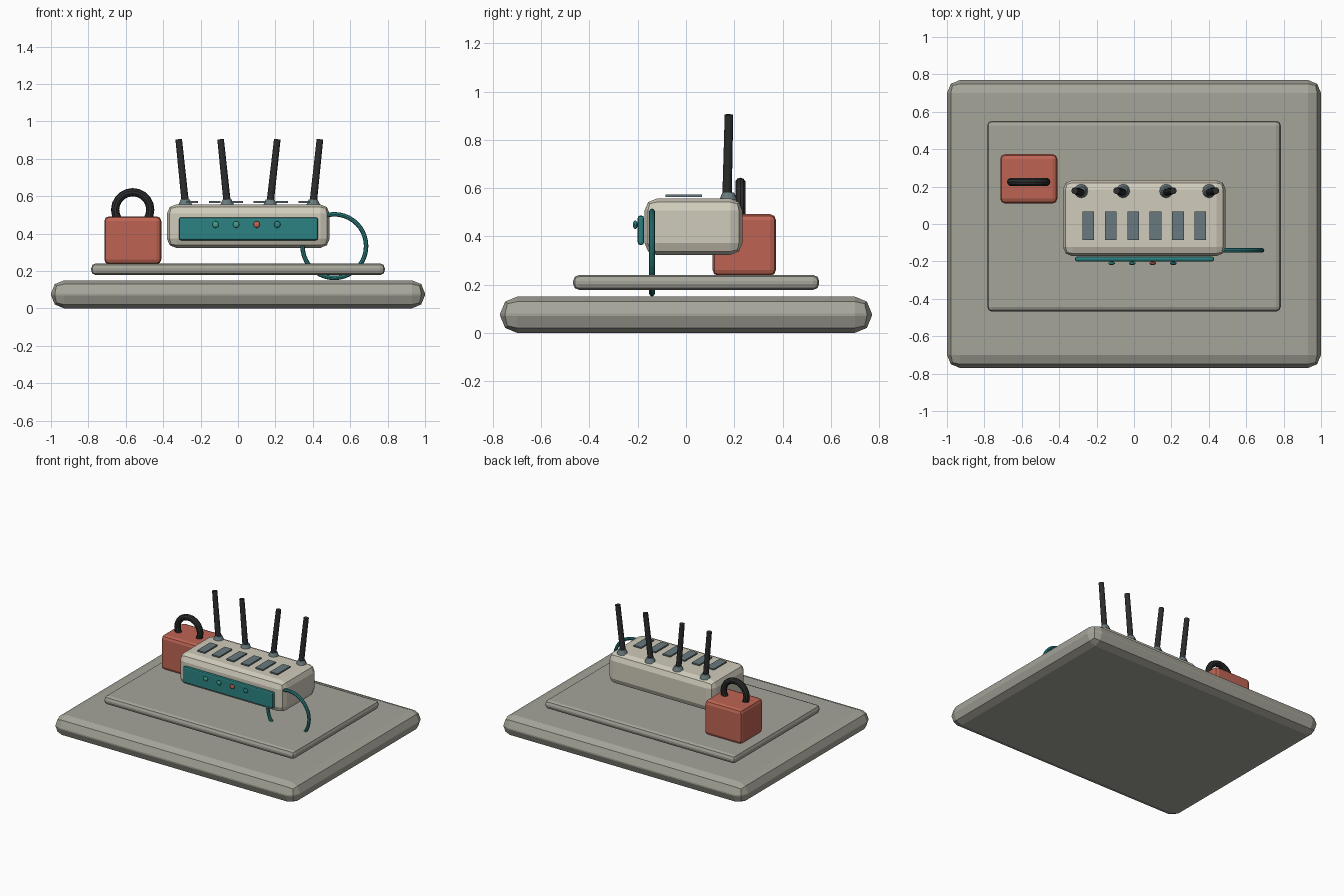
import bpy
import math
from mathutils import Vector

cube = bpy.data.objects.get("Cube")
if cube:
    bpy.data.objects.remove(cube, do_unlink=True)


def linear(c):
    c /= 255
    return c / 12.92 if c <= 0.04045 else ((c + 0.055) / 1.055) ** 2.4


def material(name, r, g, b):
    m = bpy.data.materials.new(name)
    m.use_nodes = True
    col = (linear(r), linear(g), linear(b), 1)
    m.diffuse_color = col
    m.node_tree.nodes["Principled BSDF"].inputs["Base Color"].default_value = col
    return m


STONE = material("stone grey", 166, 165, 154)
CREAM = material("warm cream", 208, 203, 187)
RED = material("brick red", 190, 100, 83)
TEAL = material("deep teal", 44, 130, 130)
MINT = material("mint green", 62, 160, 140)
BLACK = material("soft black", 44, 45, 46)
SLATE = material("slate grey", 104, 121, 126)


def finish(name, mat, smooth=False):
    ob = bpy.context.object
    ob.name = name
    ob.data.materials.append(mat)
    if smooth:
        bpy.ops.object.shade_smooth_by_angle(angle=math.radians(30))
    return ob


def box(name, lo, hi, mat, bevel=0):
    """Rounded box between two opposite corners."""
    lo, hi = Vector(lo), Vector(hi)
    bpy.ops.mesh.primitive_cube_add(size=1, location=(lo + hi) / 2)
    ob = finish(name, mat)
    ob.scale = hi - lo
    bpy.ops.object.transform_apply(location=False, rotation=False, scale=True)
    if bevel:
        mod = ob.modifiers.new("Bevel", "BEVEL")
        mod.width = bevel
        mod.segments = 2
    return ob


def rod(name, start, end, r1, r2, mat, sides=12):
    """Tapered cylinder between two points."""
    start, end = Vector(start), Vector(end)
    axis = end - start
    bpy.ops.mesh.primitive_cone_add(vertices=sides, radius1=r1, radius2=r2,
                                    depth=axis.length, location=(start + end) / 2)
    ob = finish(name, mat)
    ob.rotation_euler = axis.to_track_quat("Z", "Y").to_euler()
    return ob


def ring(name, centre, major, minor, mat, segments, sides):
    """Upright ring facing the front."""
    bpy.ops.mesh.primitive_torus_add(location=centre, rotation=(math.pi / 2, 0, 0),
                                     major_radius=major, minor_radius=minor,
                                     major_segments=segments, minor_segments=sides)
    return finish(name, mat)


# Plinth and raised tray
box("base_slab", (-1, -0.77, 0), (1, 0.77, 0.15), STONE, 0.07)
box("tray", (-0.785, -0.468, 0.178), (0.785, 0.552, 0.24), STONE, 0.025)

# Router body and front panel
box("router_body", (-0.38, -0.172, 0.323), (0.49, 0.234, 0.556), CREAM, 0.05)
box("front_panel", (-0.315, -0.2, 0.364), (0.427, -0.174, 0.486), TEAL, 0.01)

# Indicator lights
for i, mat in enumerate((MINT, MINT, RED, TEAL)):
    bpy.ops.mesh.primitive_uv_sphere_add(segments=10, ring_count=6, radius=0.018,
                                         location=(-0.12 + 0.11 * i, -0.21, 0.448))
    finish("indicator_light", mat, True).scale.y = 0.55

# Top vents
for i in range(6):
    x = -0.245 + 0.12 * i
    box("top_vent", (x - 0.031, -0.085, 0.563), (x + 0.031, 0.066, 0.573), SLATE)

# Antennas leaning outwards from their sockets
for x, lean in ((-0.282, -0.035), (-0.058, -0.035), (0.172, 0.038), (0.402, 0.036)):
    rod("antenna_socket", (x, 0.175, 0.55), (x, 0.175, 0.582), 0.038, 0.024, SLATE)
    rod("antenna", (x, 0.17, 0.565), (x + lean, 0.178, 0.904), 0.02, 0.018, BLACK)

# Padlock
box("padlock_body", (-0.715, 0.11, 0.236), (-0.41, 0.373, 0.492), RED, 0.025)
ring("padlock_shackle", (-0.563, 0.225, 0.527), 0.094, 0.022, BLACK, 20, 10)

# Looped cable
ring("cable_loop", (0.515, -0.141, 0.333), 0.17, 0.012, TEAL, 40, 8)
